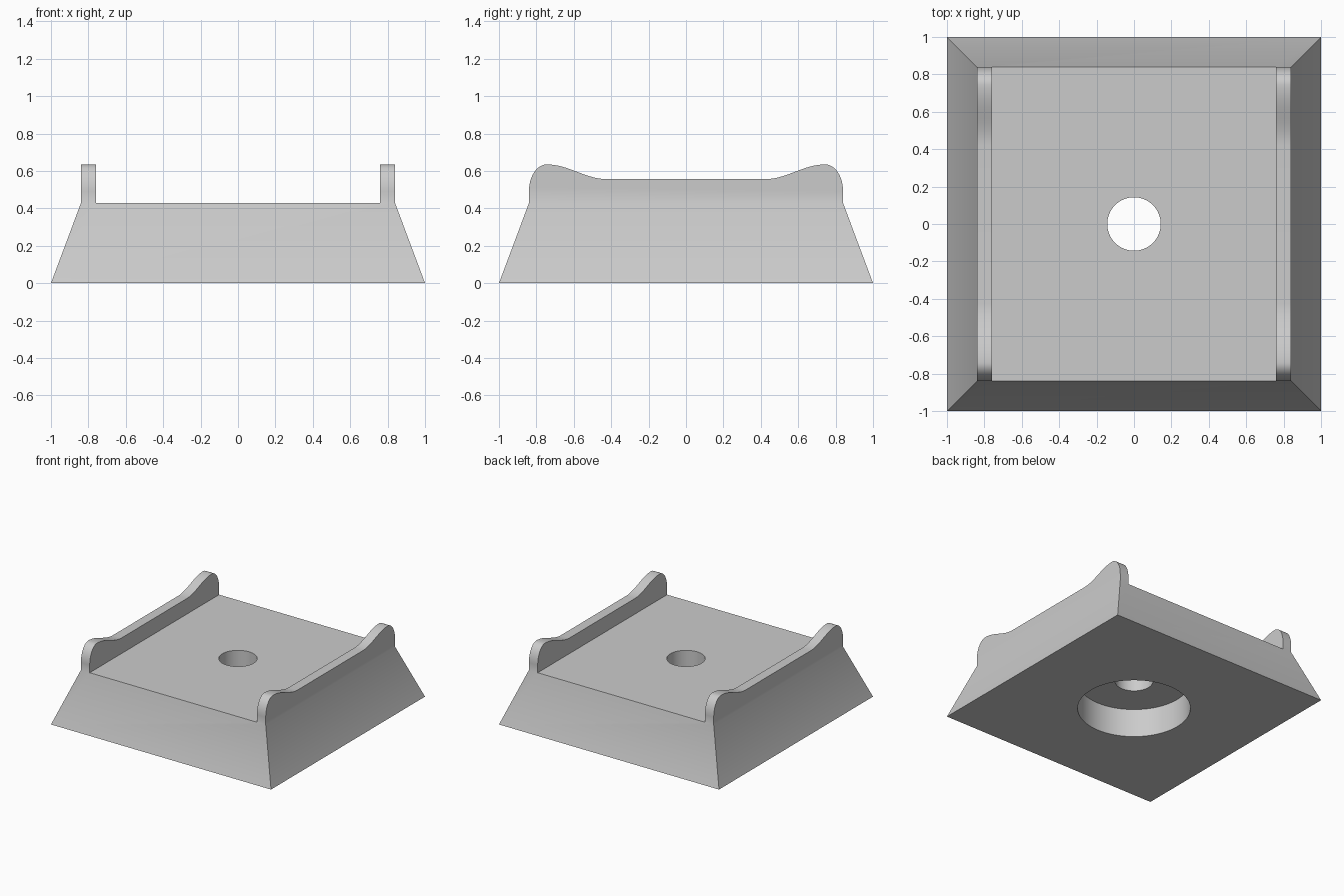
import bpy, bmesh, math

if "Cube" in bpy.data.objects:
    bpy.data.objects.remove(bpy.data.objects["Cube"])

DECK, LOW, PEAK = 0.428, 0.556, 0.635   # deck height, rail middle, rail horns
HALF, INNER = 0.84, 0.76                # outer and inner faces of the rails

grey = bpy.data.materials.new("plain grey")
grey.use_nodes = True
colour = (0.6, 0.6, 0.6, 1)
grey.diffuse_color = colour
grey.node_tree.nodes["Principled BSDF"].inputs["Base Color"].default_value = colour


def loft(name, rings):
    """Solid through matching rings of points, capped at both ends."""
    bm = bmesh.new()
    loops = [[bm.verts.new(p) for p in ring] for ring in rings]
    n = len(loops[0])
    for a, b in zip(loops, loops[1:]):
        for i in range(n):
            j = (i + 1) % n
            bm.faces.new((a[i], a[j], b[j], b[i]))
    bm.faces.new(loops[0][::-1])
    bm.faces.new(loops[-1])
    bmesh.ops.recalc_face_normals(bm, faces=bm.faces)
    mesh = bpy.data.meshes.new(name)
    bm.to_mesh(mesh)
    bm.free()
    mesh.materials.append(grey)
    obj = bpy.data.objects.new(name, mesh)
    bpy.context.collection.objects.link(obj)
    return obj


def rect(x, y, z):
    return [(-x, -y, z), (x, -y, z), (x, y, z), (-x, y, z)]


def circle(r, z, n=64):
    return [(r * math.cos(math.tau * i / n), r * math.sin(math.tau * i / n), z)
            for i in range(n)]


def cut(target, cutter):
    mod = target.modifiers.new("cut", "BOOLEAN")
    mod.operation, mod.solver, mod.object = "DIFFERENCE", "EXACT", cutter
    bpy.context.view_layer.objects.active = target
    bpy.ops.object.modifier_apply(modifier=mod.name)
    bpy.data.objects.remove(cutter)


# Tapered base with a straight block above it for the rails
base = loft("railed_base", [rect(1, 1, 0), rect(HALF, HALF, DECK), rect(HALF, HALF, 0.7)])

# Rail outline: rounded outer end, then a soft dip to the level middle
horn_y, dip_y, shoulder = 0.745, 0.42, 0.49
half = []
for i in range(13):
    a = math.pi / 2 * i / 12
    half.append((horn_y + (HALF - horn_y) * math.cos(a),
                 shoulder + (PEAK - shoulder) * math.sin(a)))
for i in range(1, 17):
    t = i / 16
    half.append((horn_y + (dip_y - horn_y) * t,
                 LOW + (PEAK - LOW) * (1 + math.cos(math.pi * t)) / 2))
outline = [(1.1, 0.9), (1.1, shoulder)] + half
outline += [(-y, z) for y, z in reversed(outline)]
cut(base, loft("rail_trim", [[(x, y, z) for y, z in outline] for x in (-1.2, 1.2)]))

# Open channel between the rails
cut(base, loft("channel", [rect(INNER, 1.2, DECK), rect(INNER, 1.2, 1)]))

# Wide recess underneath and narrow hole through the deck
cut(base, loft("recess", [circle(0.425, -0.1), circle(0.425, 0.235)]))
cut(base, loft("through_hole", [circle(0.143, 0.1), circle(0.143, 0.6)]))

bpy.ops.object.select_all(action="DESELECT")
base.select_set(True)
bpy.context.view_layer.objects.active = base
bpy.ops.object.shade_smooth_by_angle(angle=math.radians(30))
